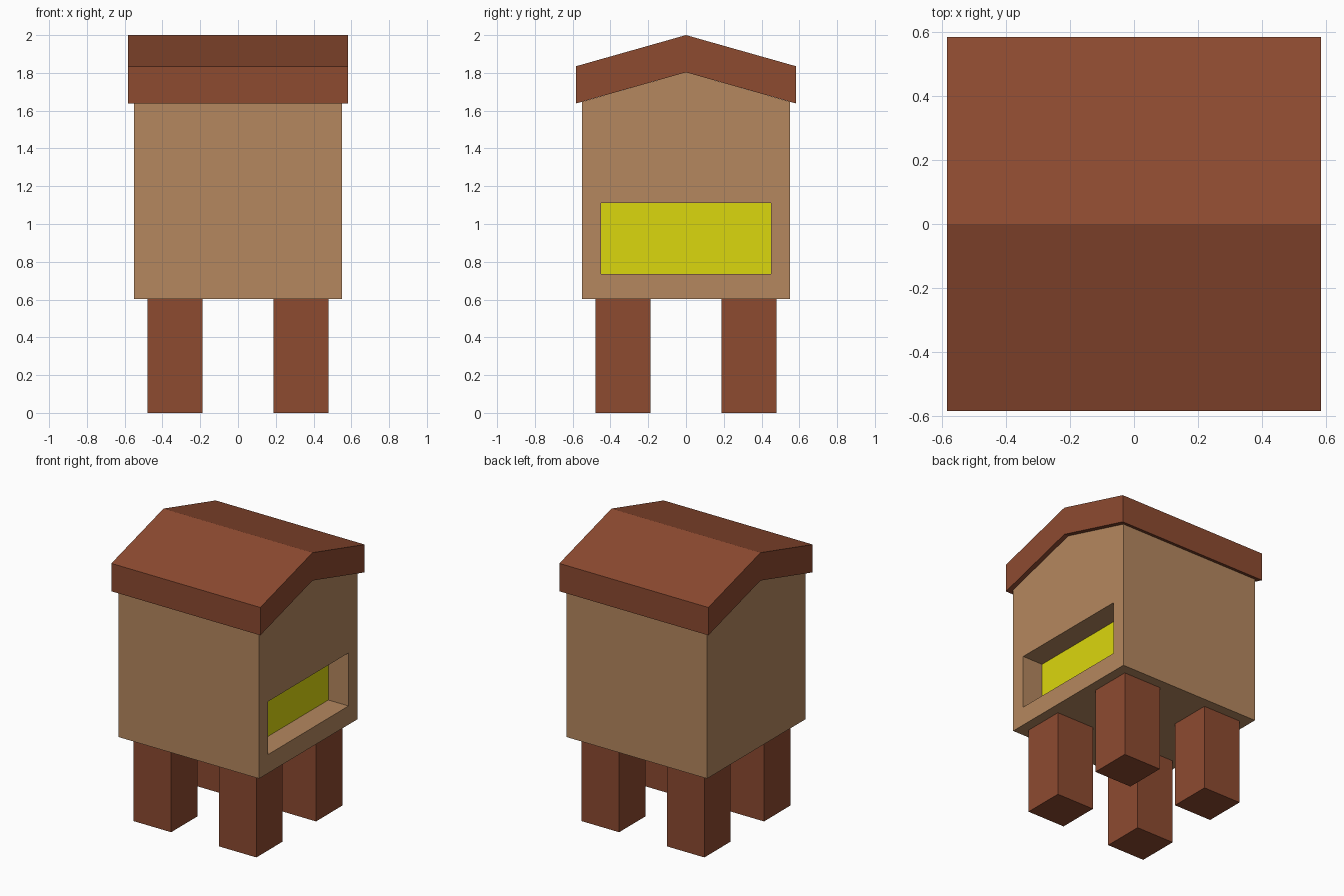
import bpy, bmesh

if "Cube" in bpy.data.objects:
    bpy.data.objects.remove(bpy.data.objects["Cube"])


def material(name, rgb):
    mat = bpy.data.materials.new(name)
    mat.diffuse_color = (*rgb, 1)
    mat.use_nodes = True
    mat.node_tree.nodes["Principled BSDF"].inputs["Base Color"].default_value = mat.diffuse_color
    return mat


def prism(name, profile, x0, x1, mat=None):
    """Extrude a (y, z) profile along x from x0 to x1."""
    bm = bmesh.new()
    face = bm.faces.new([bm.verts.new((x0, y, z)) for y, z in profile])
    ext = bmesh.ops.extrude_face_region(bm, geom=[face])
    verts = [g for g in ext["geom"] if isinstance(g, bmesh.types.BMVert)]
    bmesh.ops.translate(bm, verts=verts, vec=(x1 - x0, 0, 0))
    bmesh.ops.recalc_face_normals(bm, faces=bm.faces)
    mesh = bpy.data.meshes.new(name)
    bm.to_mesh(mesh)
    bm.free()
    obj = bpy.data.objects.new(name, mesh)
    bpy.context.collection.objects.link(obj)
    if mat:
        mesh.materials.append(mat)
    return obj


def rect(y0, y1, z0, z1):
    return [(y0, z0), (y1, z0), (y1, z1), (y0, z1)]


wood = material("light_wood", (0.46, 0.245, 0.114))
dark = material("red_brown_wood", (0.266, 0.069, 0.03))
yellow = material("yellow", (0.71, 0.68, 0.004))

# Gabled body, its top following the underside of the roof
body = prism("body", [(-0.55, 0.603), (0.55, 0.603), (0.55, 1.647),
                      (0, 1.803), (-0.55, 1.647)], -0.55, 0.55, wood)

# Recessed opening on the right side
cutter = prism("opening_cutter", rect(-0.45, 0.45, 0.735, 1.11), 0.38, 0.7, wood)
cutter.hide_render = True
cutter.display_type = 'WIRE'
cut = body.modifiers.new("opening", 'BOOLEAN')
cut.operation = 'DIFFERENCE'
cut.solver = 'EXACT'
cut.object = cutter

# Yellow panel at the back of the opening
prism("opening_panel", rect(-0.45, 0.45, 0.735, 1.11), 0.37, 0.392, yellow)

# Chevron roof
prism("roof", [(-0.583, 1.638), (0, 1.803), (0.583, 1.638),
               (0.583, 1.835), (0, 2.0), (-0.583, 1.835)], -0.583, 0.583, dark)

# Four legs, mirrored from one
legs = prism("legs", rect(0.187, 0.48, 0, 0.603), 0.187, 0.48, dark)
mirror = legs.modifiers.new("mirror", 'MIRROR')
mirror.use_axis = (True, True, False)
